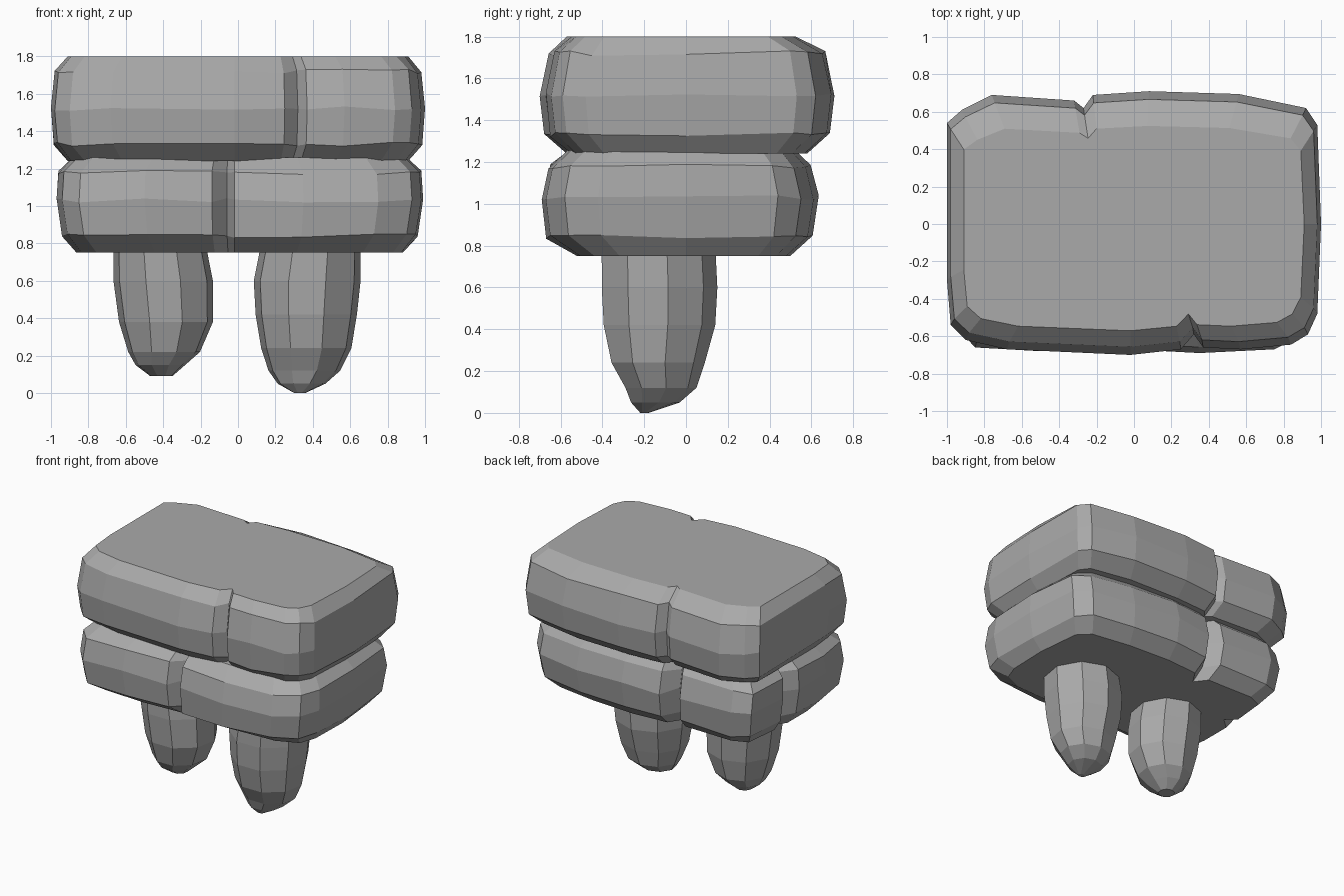
import bpy, bmesh, math, random

random.seed(4)
if "Cube" in bpy.data.objects:
    bpy.data.objects.remove(bpy.data.objects["Cube"], do_unlink=True)

GREY = (0.40, 0.40, 0.40, 1)
stone = bpy.data.materials.new("grey_stone")
stone.use_nodes = True
stone.diffuse_color = GREY
stone.node_tree.nodes["Principled BSDF"].inputs["Base Color"].default_value = GREY


def loft(name, rings):
    """Skin stacked rings of equal length and cap both ends."""
    bm = bmesh.new()
    loops = [[bm.verts.new(p) for p in ring] for ring in rings]
    for low, high in zip(loops, loops[1:]):
        for i in range(len(low)):
            j = (i + 1) % len(low)
            bm.faces.new((low[i], low[j], high[j], high[i]))
    bm.faces.new(loops[0][::-1])
    bm.faces.new(loops[-1])
    bmesh.ops.recalc_face_normals(bm, faces=bm.faces)
    mesh = bpy.data.meshes.new(name)
    bm.to_mesh(mesh)
    bm.free()
    mesh.materials.append(stone)
    bpy.context.collection.objects.link(bpy.data.objects.new(name, mesh))


def slab(name, outline, levels):
    """Stone course: each level is (z, side inset, front inset, back inset)."""
    rings = []
    for n, (z, side, front, back) in enumerate(levels):
        wobble = 0 if n in (0, len(levels) - 1) else 0.012
        rings.append([(x * (1 - side),
                       y * (1 - (front if y < 0 else back) / 0.65),
                       z + random.uniform(-wobble, wobble))
                      for x, y in outline])
    loft(name, rings)


def leg(name, rings, sides=9):
    """Tapered foot stone: each ring is (z, x min, x max, y min, y max)."""
    loft(name, [[((a + b) / 2 + (b - a) / 2 * math.cos(t),
                  (c + d) / 2 + (d - c) / 2 * math.sin(t), z)
                 for t in (math.tau * (k + 0.25) / sides for k in range(sides))]
                for z, a, b, c, d in rings])


# Upper course, with a joint in the front and one in the back
upper = [(-1, -.3), (-.98, -.54), (-.9, -.62), (-.68, -.67), (-.02, -.70),
         (.25, -.67), (.32, -.59), (.37, -.66), (.57, -.67), (.84, -.645),
         (.93, -.59), (.98, -.48), (1, 0), (.98, .53), (.92, .62), (.56, .695),
         (.08, .71), (-.22, .69), (-.27, .62), (-.32, .66), (-.76, .69),
         (-.92, .61), (-1, .54)]
slab("upper_stone_course", upper,
     [(1.24, .09, .12, .12), (1.33, .015, .02, .02), (1.52, 0, 0, 0),
      (1.72, .02, .04, .04), (1.80, .09, .12, .17)])

# Lower course, with joints in the front, back and one side
lower = [(-.97, -.3), (-.94, -.56), (-.85, -.66), (-.5, -.68), (-.14, -.66),
         (-.06, -.56), (-.02, -.67), (.35, -.69), (.75, -.67), (.93, -.58),
         (.98, -.42), (.99, 0), (.95, .44), (.85, .55), (.5, .61), (.1, .635),
         (-.2, .61), (-.28, .47), (-.36, .59), (-.8, .6), (-.93, .54),
         (-.96, .2), (-.87, .12), (-.97, .02)]
slab("lower_stone_course", lower,
     [(.75, .11, .16, .14), (.84, .03, .02, .03), (1.03, 0, 0, 0),
      (1.18, .01, .03, .04), (1.26, .09, .12, .12)])

# Two tapered feet
leg("left_foot", [(0, .30, .36, -.22, -.18), (.05, .21, .47, -.27, -.03),
                  (.12, .16, .55, -.30, .05), (.24, .12, .61, -.37, .09),
                  (.42, .09, .64, -.41, .14), (.60, .08, .66, -.42, .15),
                  (.80, .12, .66, -.42, .14)])
leg("right_foot", [(.09, -.47, -.35, -.18, -.06), (.15, -.55, -.28, -.27, .02),
                   (.22, -.59, -.20, -.33, .08), (.38, -.64, -.13, -.38, .12),
                   (.60, -.67, -.13, -.40, .14), (.80, -.67, -.17, -.40, .13)])
